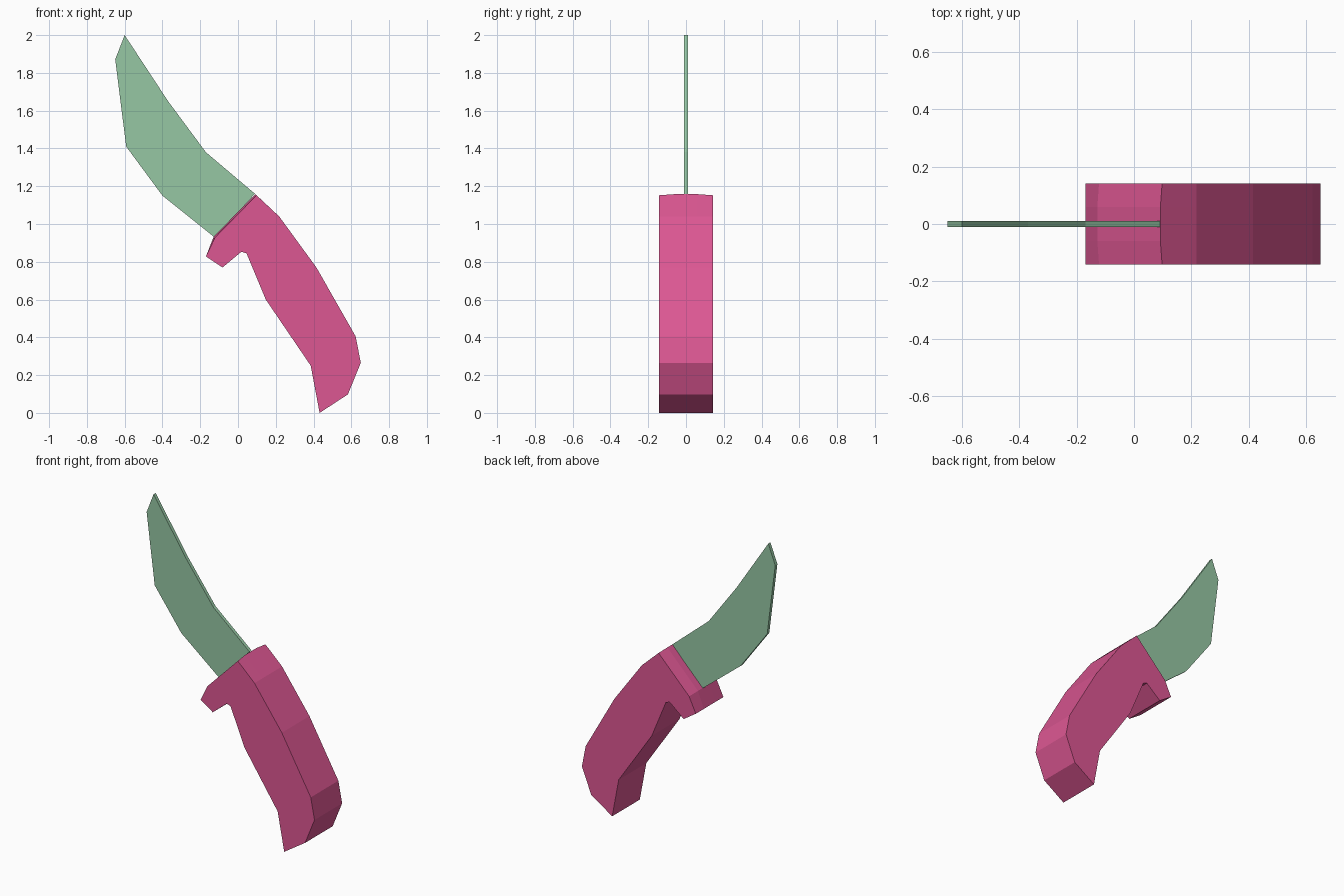
import bpy
import bmesh

if "Cube" in bpy.data.objects:
    bpy.data.objects.remove(bpy.data.objects["Cube"])


def material(name, color):
    m = bpy.data.materials.new(name)
    m.diffuse_color = (*color, 1)
    m.use_nodes = True
    m.node_tree.nodes["Principled BSDF"].inputs["Base Color"].default_value = m.diffuse_color
    return m


def loft(name, sections, mat):
    """Join matching XZ outlines, each given at its own y, into a closed solid."""
    bm = bmesh.new()
    rings = [[bm.verts.new((x, y, z)) for x, z in outline] for y, outline in sections]
    for a, b in zip(rings, rings[1:]):
        for i in range(len(a)):
            j = (i + 1) % len(a)
            bm.faces.new((a[i], a[j], b[j], b[i]))
    bm.faces.new(rings[0])
    bm.faces.new(rings[-1])
    bmesh.ops.recalc_face_normals(bm, faces=bm.faces)
    mesh = bpy.data.meshes.new(name)
    bm.to_mesh(mesh)
    bm.free()
    mesh.materials.append(mat)
    ob = bpy.data.objects.new(name, mesh)
    bpy.context.collection.objects.link(ob)
    return ob


pink = material("pink handle", (0.72, 0.095, 0.29))
green = material("sage green blade", (0.305, 0.57, 0.37))

# Curved blade, a thin flat plate
blade = [(-0.60, 2.0), (-0.65, 1.872), (-0.592, 1.41), (-0.40, 1.15), (-0.125, 0.93),
         (0.09, 1.16), (-0.17, 1.38), (-0.37, 1.65)]
loft("blade", [(-0.011, blade), (0.011, blade)], green)

# Curved grip with finger hook; first and last points border the blade socket
grip = [(-0.122, 0.928), (-0.17, 0.828), (-0.082, 0.77), (0.018, 0.853), (0.045, 0.845),
        (0.147, 0.60), (0.385, 0.25), (0.432, 0.0), (0.582, 0.098), (0.65, 0.265),
        (0.623, 0.405), (0.415, 0.77), (0.218, 1.04), (0.098, 1.152)]
# Middle sections have a slightly crowned socket face
crown = [(x - 0.006, z + 0.006) if i in (0, len(grip) - 1) else (x, z)
         for i, (x, z) in enumerate(grip)]
loft("handle", [(-0.142, grip), (-0.06, crown), (0.06, crown), (0.142, grip)], pink)
